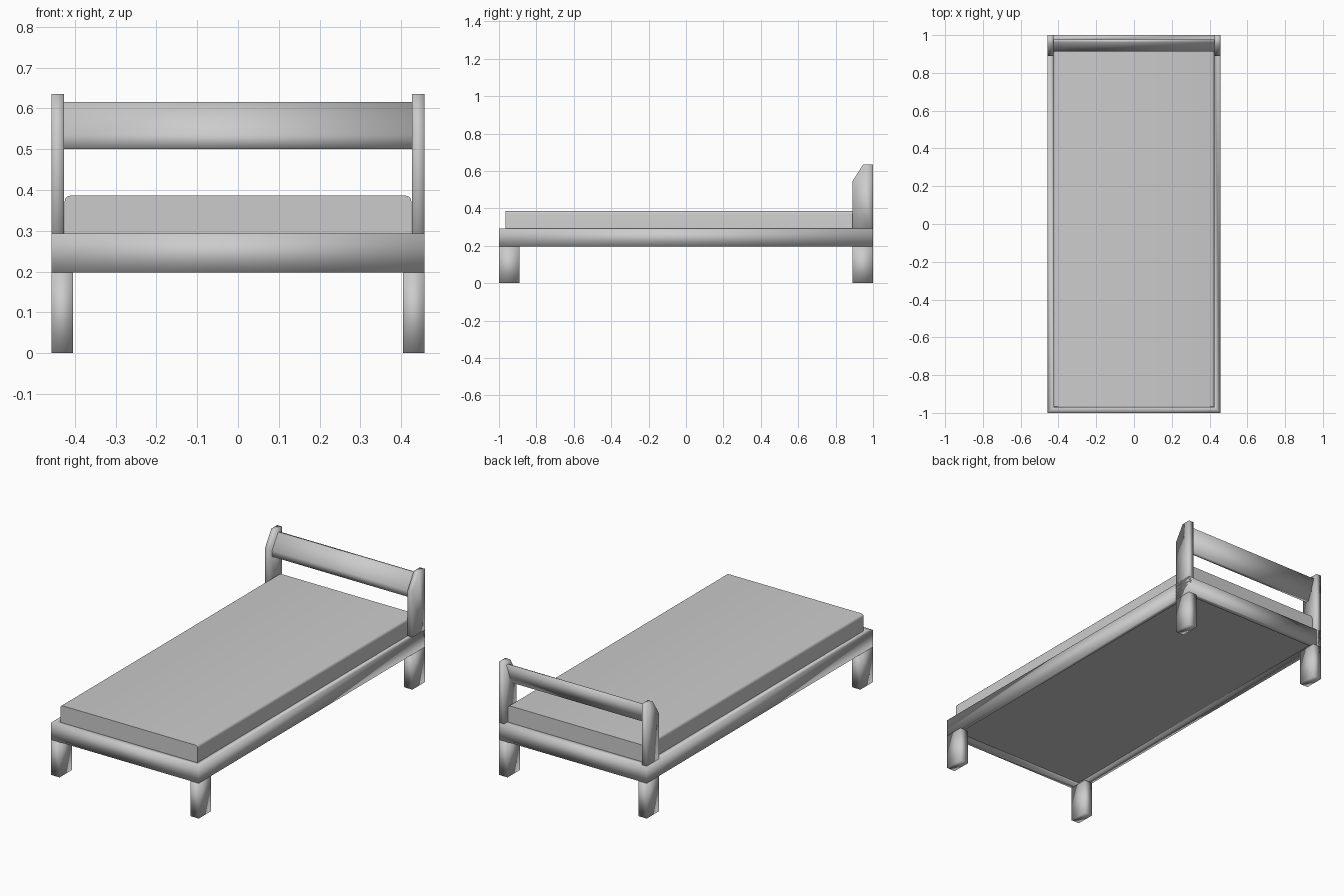
import bpy, bmesh, math

if "Cube" in bpy.data.objects:
    bpy.data.objects.remove(bpy.data.objects["Cube"])


def make(name, bm, angle=180):
    bmesh.ops.recalc_face_normals(bm, faces=bm.faces)
    me = bpy.data.meshes.new(name)
    bm.to_mesh(me)
    bm.free()
    ob = bpy.data.objects.new(name, me)
    bpy.context.collection.objects.link(ob)
    bpy.ops.object.select_all(action='DESELECT')
    ob.select_set(True)
    bpy.context.view_layer.objects.active = ob
    bpy.ops.object.shade_smooth_by_angle(angle=math.radians(angle))
    return ob


def extrude_x(name, profile, x0, x1, mirror=False, angle=180):
    """Extrude a (y, z) outline from x0 to x1, optionally mirrored in x."""
    bm = bmesh.new()
    a = [bm.verts.new((x0, y, z)) for y, z in profile]
    b = [bm.verts.new((x1, y, z)) for y, z in profile]
    n = len(profile)
    bm.faces.new(a)
    bm.faces.new(b)
    for i in range(n):
        j = (i + 1) % n
        bm.faces.new((a[i], a[j], b[j], b[i]))
    ob = make(name, bm, angle)
    if mirror:
        ob.modifiers.new("mirror", 'MIRROR')
    return ob


def rect(y0, y1, z0, z1):
    return [(y0, z0), (y1, z0), (y1, z1), (y0, z1)]


W, L = 0.457, 1.0          # half width and half length
IW, IL = 0.427, 0.97       # inside of the rails
Z0, Z1 = 0.197, 0.293      # rail bottom and top

# Rail frame: one rectangular ring
bm = bmesh.new()
rings = []
for w, l, z in ((W, L, Z0), (W, L, Z1), (IW, IL, Z1), (IW, IL, Z0)):
    rings.append([bm.verts.new((sx * w, sy * l, z))
                  for sx, sy in ((-1, -1), (1, -1), (1, 1), (-1, 1))])
for k in range(4):
    r, s = rings[k], rings[(k + 1) % 4]
    for i in range(4):
        j = (i + 1) % 4
        bm.faces.new((r[i], r[j], s[j], s[i]))
make("rail_frame", bm)

# Legs
extrude_x("front_legs", rect(-L, -0.89, 0, Z0), 0.405, W, True)
extrude_x("back_legs", rect(0.89, L, 0, Z0), 0.405, W, True)

# Head posts with sloped front tops
extrude_x("head_posts", [(0.89, Z0), (L, Z0), (L, 0.635), (0.947, 0.635), (0.89, 0.545)],
          IW, W, True)

# Leaning headboard plank between the posts
extrude_x("headboard", [(0.912, 0.5), (0.935, 0.5), (0.978, 0.615),
                        (0.962, 0.615), (0.912, 0.535)], -IW, IW)

# Mattress, rounded along its long top edges
bm = bmesh.new()
bmesh.ops.create_cube(bm, size=1)
for v in bm.verts:
    v.co.x *= 0.85
    v.co.y = 0.968 if v.co.y > 0 else -0.965
    v.co.z = 0.386 if v.co.z > 0 else 0.22
edges = [e for e in bm.edges
         if all(v.co.z > 0.3 for v in e.verts)
         and abs(e.verts[0].co.x - e.verts[1].co.x) < 1e-4]
bmesh.ops.bevel(bm, geom=edges, offset=0.014, segments=3, profile=0.5, affect='EDGES')
make("mattress", bm, 40)
